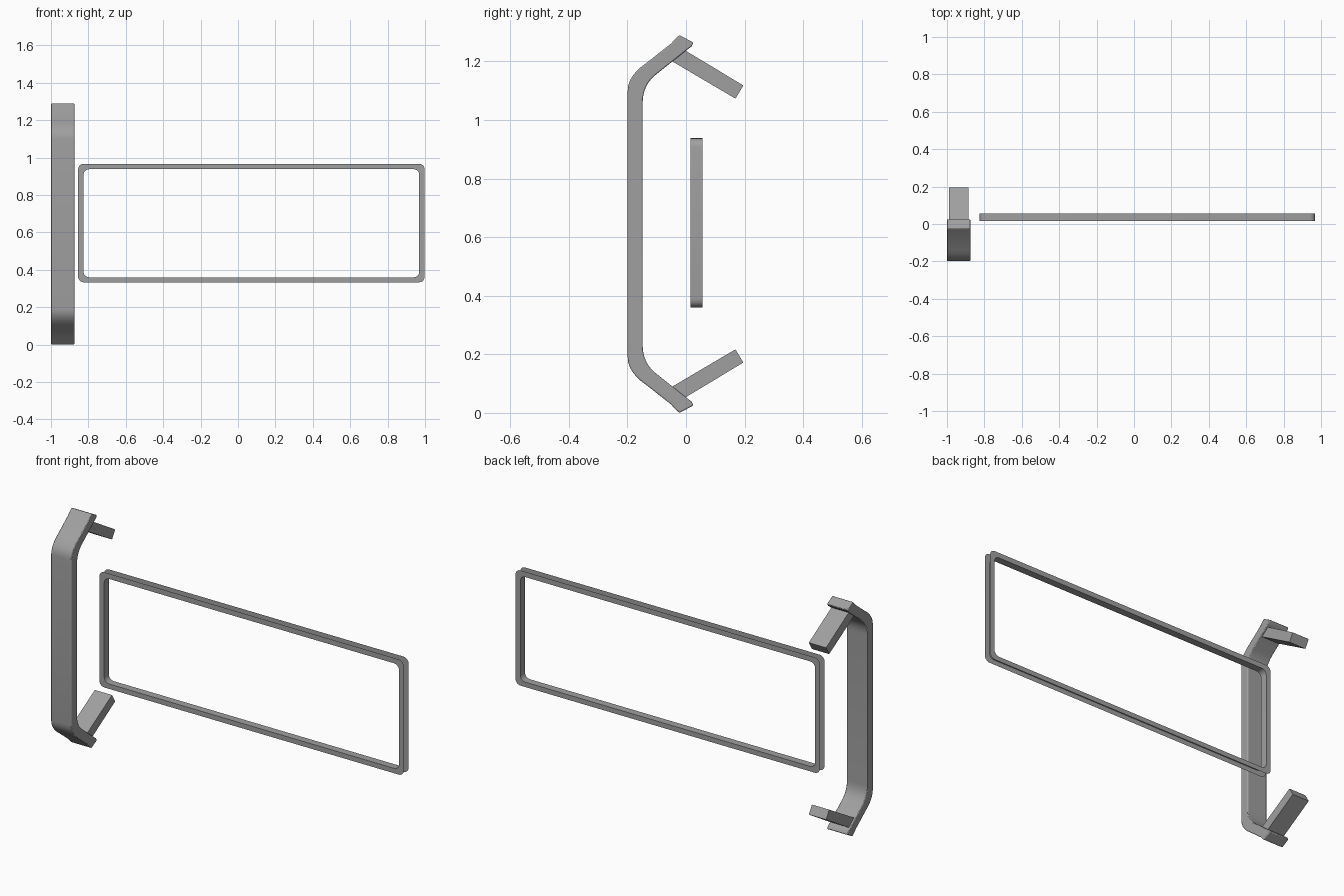
import bpy, bmesh, math

cube = bpy.data.objects.get("Cube")
if cube:
    bpy.data.objects.remove(cube, do_unlink=True)

grey = bpy.data.materials.new("plain grey")
grey.use_nodes = True
grey.diffuse_color = (0.35, 0.35, 0.35, 1)
grey.node_tree.nodes["Principled BSDF"].inputs["Base Color"].default_value = (0.35, 0.35, 0.35, 1)
HEIGHT = 1.29


def finish(name, bm):
    """Turn a bmesh into a named, coloured, smooth-shaded object."""
    mesh = bpy.data.meshes.new(name)
    bm.to_mesh(mesh)
    bm.free()
    mesh.materials.append(grey)
    obj = bpy.data.objects.new(name, mesh)
    bpy.context.collection.objects.link(obj)
    bpy.ops.object.select_all(action='DESELECT')
    bpy.context.view_layer.objects.active = obj
    obj.select_set(True)
    bpy.ops.object.shade_smooth_by_angle(angle=math.radians(35))
    return obj


def extrude_profile(name, points, x0, x1):
    """Solid from a (y, z) outline stretched along x."""
    bm = bmesh.new()
    face = bm.faces.new([bm.verts.new((x0, y, z)) for y, z in points])
    ext = bmesh.ops.extrude_face_region(bm, geom=[face])
    verts = [v for v in ext["geom"] if isinstance(v, bmesh.types.BMVert)]
    bmesh.ops.translate(bm, verts=verts, vec=(x1 - x0, 0, 0))
    bmesh.ops.recalc_face_normals(bm, faces=bm.faces)
    return finish(name, bm)


def bend(a, corner, b, steps=6):
    """Quadratic curve from a to b, pulled towards the corner."""
    return [tuple((1 - t) ** 2 * p + 2 * t * (1 - t) * q + t * t * r
                  for p, q, r in zip(a, corner, b))
            for t in (i / steps for i in range(steps + 1))]


def flip(points):
    """Mirror an outline about the mid height."""
    return [(y, HEIGHT - z) for y, z in reversed(points)]


# Handle bar: bent strap with angled ends
outer = bend((-0.199, 1.10), (-0.199, 1.152), (-0.135, 1.195))
outer += [(-0.05, 1.262), (-0.036, 1.278), (-0.022, 1.29)]
inner = [(0.026, 1.264), (0.018, 1.25), (0.005, 1.241)]
inner += bend((-0.104, 1.154), (-0.148, 1.118), (-0.148, 1.06))
upper = outer + inner
handle = extrude_profile("handle_bar", upper + flip(upper), -1.0, -0.875)
mod = handle.modifiers.new("soft edges", 'BEVEL')
mod.width = 0.004
mod.segments = 2
mod.limit_method = 'ANGLE'
mod.angle_limit = math.radians(60)

# Mounting arms behind both ends of the handle
arm = [(-0.05, 1.202), (0.169, 1.073), (0.196, 1.118), (-0.005, 1.239)]
extrude_profile("upper_arm", arm, -0.99, -0.885)
extrude_profile("lower_arm", flip(arm), -0.99, -0.885)


# Window frame: thin wall with a flange at front and back
def rounded_loop(bm, x0, x1, z0, z1, y, r=0.03, steps=5):
    verts = []
    corners = [(x1 - r, z1 - r), (x0 + r, z1 - r), (x0 + r, z0 + r), (x1 - r, z0 + r)]
    for k, (cx, cz) in enumerate(corners):
        for i in range(steps + 1):
            a = math.radians(90 * (k + i / steps))
            verts.append(bm.verts.new((cx + r * math.cos(a), y, cz + r * math.sin(a))))
    return verts


bm = bmesh.new()
big = (-0.855, 0.998, 0.333, 0.967)
small = (-0.826, 0.969, 0.36, 0.938)
loops = [rounded_loop(bm, *size, y) for size, y in
         ((big, 0.016), (small, 0.016), (small, 0.057), (big, 0.057))]
for a, b in zip(loops, loops[1:]):
    for i in range(len(a)):
        j = (i + 1) % len(a)
        bm.faces.new((a[i], a[j], b[j], b[i]))
bmesh.ops.recalc_face_normals(bm, faces=bm.faces)
# The front flange should face the front
bm.faces.ensure_lookup_table()
if bm.faces[0].normal.y > 0:
    bmesh.ops.reverse_faces(bm, faces=bm.faces)
finish("window_frame", bm)
